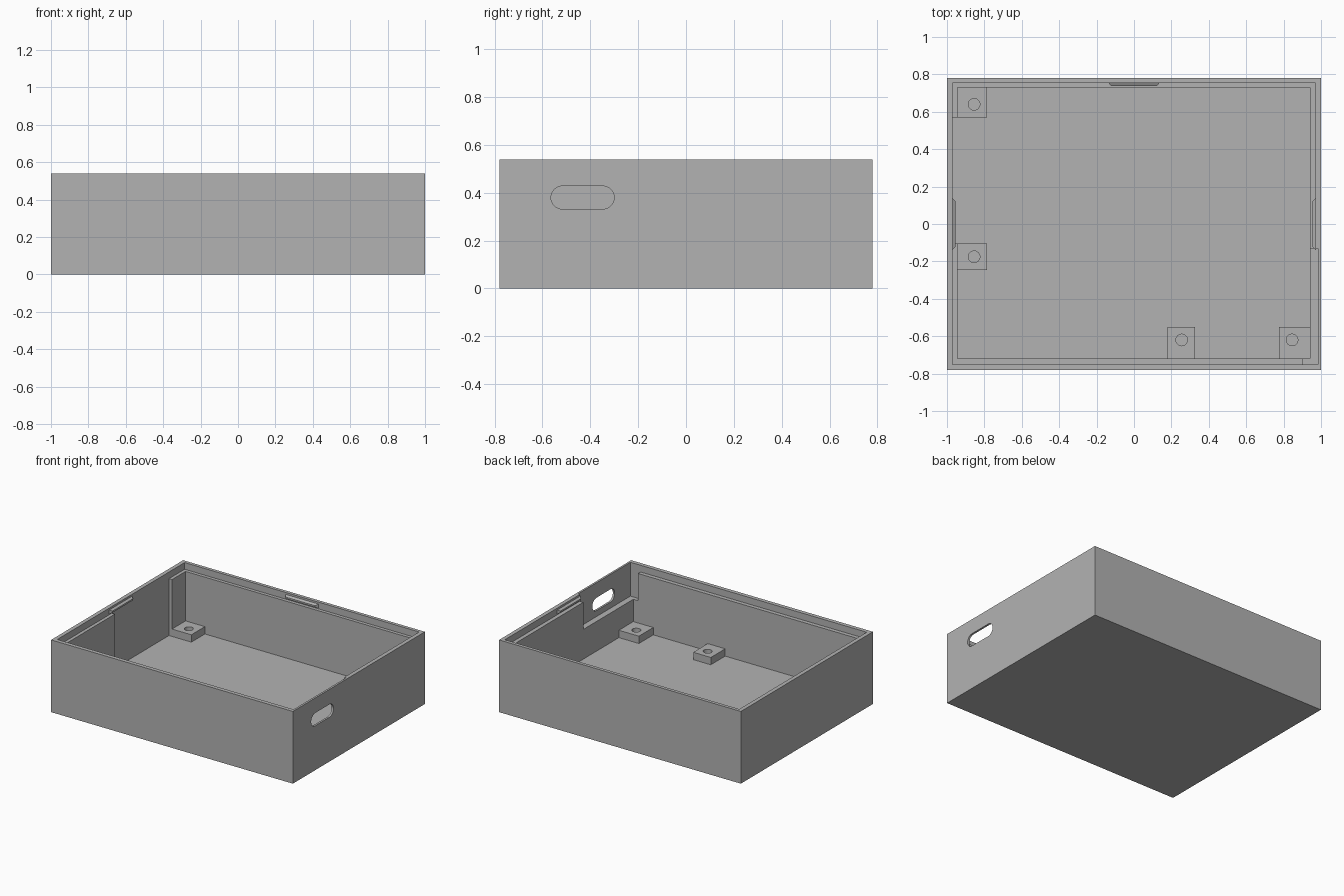
import bpy, bmesh, math
from mathutils import Matrix, Vector

cube = bpy.data.objects.get("Cube")
if cube:
    bpy.data.objects.remove(cube, do_unlink=True)

GREY = (0.45, 0.45, 0.45, 1)
mat = bpy.data.materials.new("plain grey")
mat.use_nodes = True
mat.diffuse_color = GREY
mat.node_tree.nodes["Principled BSDF"].inputs["Base Color"].default_value = GREY

HEIGHT, FLOOR, LEDGE, POST_TOP = 0.54, 0.065, 0.49, 0.12
ABOVE = HEIGHT + 0.1


def finish(name, bm):
    bmesh.ops.recalc_face_normals(bm, faces=bm.faces)
    mesh = bpy.data.meshes.new(name)
    bm.to_mesh(mesh)
    bm.free()
    mesh.materials.append(mat)
    obj = bpy.data.objects.new(name, mesh)
    bpy.context.collection.objects.link(obj)
    return obj


def box(name, xs, ys, zs):
    bm = bmesh.new()
    bmesh.ops.create_cube(bm, size=1)
    for v in bm.verts:
        v.co = [r[0] if c < 0 else r[1] for c, r in zip(v.co, (xs, ys, zs))]
    return finish(name, bm)


def prism(name, outline, direction):
    bm = bmesh.new()
    face = bm.faces.new([bm.verts.new(p) for p in outline])
    ext = bmesh.ops.extrude_face_region(bm, geom=[face], use_keep_orig=True)
    moved = [g for g in ext["geom"] if isinstance(g, bmesh.types.BMVert)]
    bmesh.ops.translate(bm, verts=moved, vec=Vector(direction))
    return finish(name, bm)


def cut(target, cutter):
    cutter.hide_render = True
    mod = target.modifiers.new("cut", "BOOLEAN")
    mod.operation, mod.solver, mod.object = "DIFFERENCE", "EXACT", cutter
    bpy.context.view_layer.objects.active = target
    bpy.ops.object.modifier_apply(modifier=mod.name)
    bpy.data.objects.remove(cutter, do_unlink=True)


# Open tray with a stepped rim
tray = box("tray", (-1, 1), (-0.78, 0.78), (0, HEIGHT))
cut(tray, box("cavity", (-0.945, 0.94), (-0.72, 0.73), (FLOOR, ABOVE)))
cut(tray, box("rim_step", (-0.97, 0.97), (-0.75, 0.755), (LEDGE, ABOVE)))

# Thinned wall areas: left side down to the floor, right side around the slot
cut(tray, box("left_recess", (-0.97, -0.9), (-0.105, 0.57), (FLOOR, ABOVE)))
cut(tray, box("right_pocket", (0.9, 0.985), (-0.75, -0.13), (0.287, ABOVE)))

# Rounded slot through the right wall
slot = []
for i in range(34):
    side = 1 if i < 17 else -1
    a = math.pi * ((i % 17) / 16 - 0.5) + (0 if side > 0 else math.pi)
    slot.append((0.9, -0.432 + side * 0.084 + 0.048 * math.cos(a),
                 0.38 + 0.048 * math.sin(a)))
cut(tray, prism("slot", slot, (0.2, 0, 0)))


# Mounting posts with round blind holes
def post(name, xs, ys, hole):
    obj = box(name, xs, ys, (FLOOR - 0.01, POST_TOP))
    ring = [(hole[0] + 0.031 * math.cos(math.tau * i / 32),
             hole[1] + 0.031 * math.sin(math.tau * i / 32), FLOOR)
            for i in range(32)]
    cut(obj, prism("hole", ring, (0, 0, 0.2)))


post("back_post", (-0.95, -0.785), (0.57, 0.735), (-0.855, 0.64))
post("side_post", (-0.95, -0.785), (-0.245, -0.105), (-0.855, -0.175))
post("front_post", (0.18, 0.325), (-0.725, -0.55), (0.255, -0.62))
post("corner_post", (0.775, 0.945), (-0.725, -0.55), (0.845, -0.62))


# Tapered snap ridges on the inside of the rim, pointing inwards
def ridge(name, depth, angle, place):
    bm = bmesh.new()
    loops = [[bm.verts.new((x, y, z)) for x, z in
              ((-w, lo), (w, lo), (w, hi), (-w, hi))]
             for y, w, lo, hi in ((0.004, 0.14, 0.492, 0.528),
                                  (-depth, 0.122, 0.504, 0.516))]
    for loop in loops:
        bm.faces.new(loop)
    for i in range(4):
        j = (i + 1) % 4
        bm.faces.new((loops[0][i], loops[0][j], loops[1][j], loops[1][i]))
    bm.transform(Matrix.Translation(place) @ Matrix.Rotation(angle, 4, "Z"))
    finish(name, bm)


ridge("back_ridge", 0.018, 0, (0, 0.755, 0))
ridge("left_ridge", 0.016, math.pi / 2, (-0.97, 0, 0))
ridge("right_ridge", 0.016, -math.pi / 2, (0.97, 0, 0))
